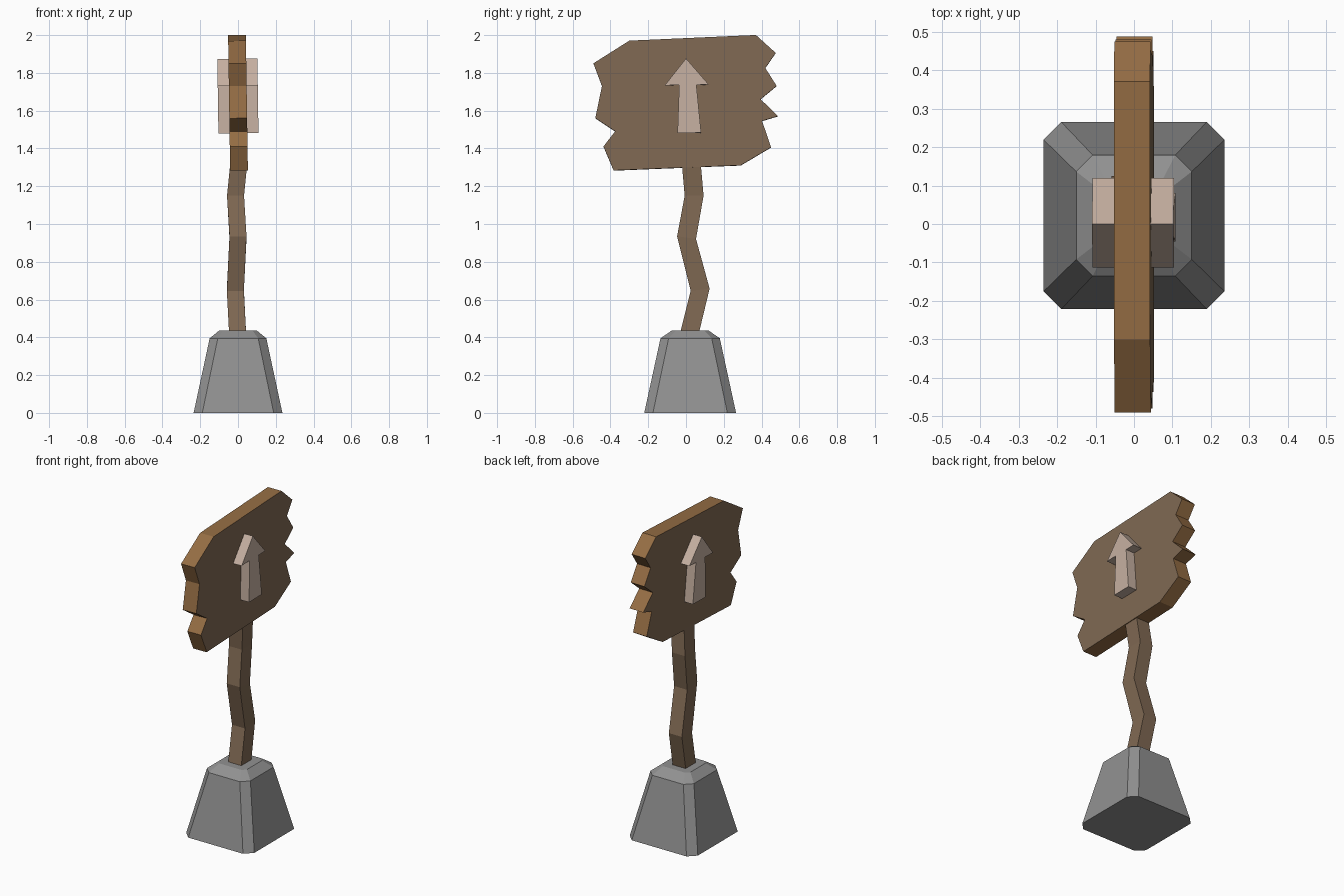
import bpy, bmesh

if "Cube" in bpy.data.objects:
    bpy.data.objects.remove(bpy.data.objects["Cube"])


def mat(name, r, g, b):
    def lin(c):
        c /= 255
        return c / 12.92 if c <= 0.04045 else ((c + 0.055) / 1.055) ** 2.4
    m = bpy.data.materials.new(name)
    m.diffuse_color = (lin(r), lin(g), lin(b), 1)
    m.use_nodes = True
    m.node_tree.nodes["Principled BSDF"].inputs["Base Color"].default_value = m.diffuse_color
    return m


WOOD = mat("weathered wood", 128, 105, 83)
CUT_WOOD = mat("cut wood edge", 149, 109, 68)
STONE = mat("grey stone", 145, 145, 145)
PALE = mat("pale wood", 198, 176, 161)


def loft(name, rings, mats, rule=None):
    """Skin a stack of matching rings and cap both ends."""
    bm = bmesh.new()
    vs = [[bm.verts.new(p) for p in ring] for ring in rings]
    n = len(vs[0])
    for a, b in zip(vs, vs[1:]):
        for i in range(n):
            j = (i + 1) % n
            bm.faces.new((a[i], a[j], b[j], b[i]))
    bm.faces.new(vs[0][::-1])
    bm.faces.new(vs[-1])
    bmesh.ops.recalc_face_normals(bm, faces=bm.faces)
    if rule:
        for f in bm.faces:
            f.material_index = rule(f)
    me = bpy.data.meshes.new(name)
    bm.to_mesh(me)
    bm.free()
    for m in mats:
        me.materials.append(m)
    ob = bpy.data.objects.new(name, me)
    bpy.context.collection.objects.link(ob)
    return ob


def slab(name, outline, half, mats, rule=None):
    """Extrude a (y, z) outline along x, leaning slightly like the sign."""
    lean = 0.015
    rings = [[(x - lean * (z - 1.64), y, z + lean * x) for y, z in outline]
             for x in (-half, half)]
    return loft(name, rings, mats, rule)


def chamfered(hx, hy, c, z, cy=0.022):
    """Rectangle with cut corners."""
    pts = [(hx, hy - c), (hx - c, hy), (c - hx, hy), (-hx, hy - c),
           (-hx, c - hy), (c - hx, -hy), (hx - c, -hy), (hx, c - hy)]
    return [(x, y + cy, z) for x, y in pts]


# Stone base with a bevelled top
loft("stone_base", [chamfered(0.235, 0.243, 0.046, 0),
                    chamfered(0.15, 0.157, 0.043, 0.395),
                    chamfered(0.098, 0.096, 0.022, 0.437)], [STONE])

# Crooked post: centre x, centre y, z, rise across y
path = [(0.0, 0.008, 0.38, 0.0), (-0.014, 0.075, 0.652, 0.012),
        (0.0, 0.003, 0.928, -0.014), (-0.013, 0.043, 1.15, 0.0),
        (0.004, 0.028, 1.32, 0.0)]
loft("crooked_post", [[(x + sx * 0.045, y + sy * 0.05, z + sy * t / 2)
                       for sx, sy in ((-1, -1), (1, -1), (1, 1), (-1, 1))]
                      for x, y, z, t in path], [WOOD])

# Ragged sign board, with rawer wood around the rim
board = [(-0.49, 1.85), (-0.30, 1.97), (0.37, 2.0), (0.475, 1.905),
         (0.42, 1.825), (0.48, 1.73), (0.395, 1.66), (0.487, 1.57),
         (0.403, 1.545), (0.45, 1.405), (0.29, 1.31), (-0.383, 1.283),
         (-0.437, 1.41), (-0.375, 1.49), (-0.48, 1.56), (-0.445, 1.73)]
slab("sign_board", board, 0.047, [WOOD, CUT_WOOD],
     lambda f: 0 if abs(f.normal.x) > 0.9 else 1)

# Arrow standing out from both sides of the board
arrow = [(0.0, 1.875), (0.12, 1.737), (0.055, 1.735), (0.08, 1.482),
         (-0.045, 1.48), (-0.036, 1.735), (-0.113, 1.732)]
slab("arrow", arrow, 0.106, [PALE])
